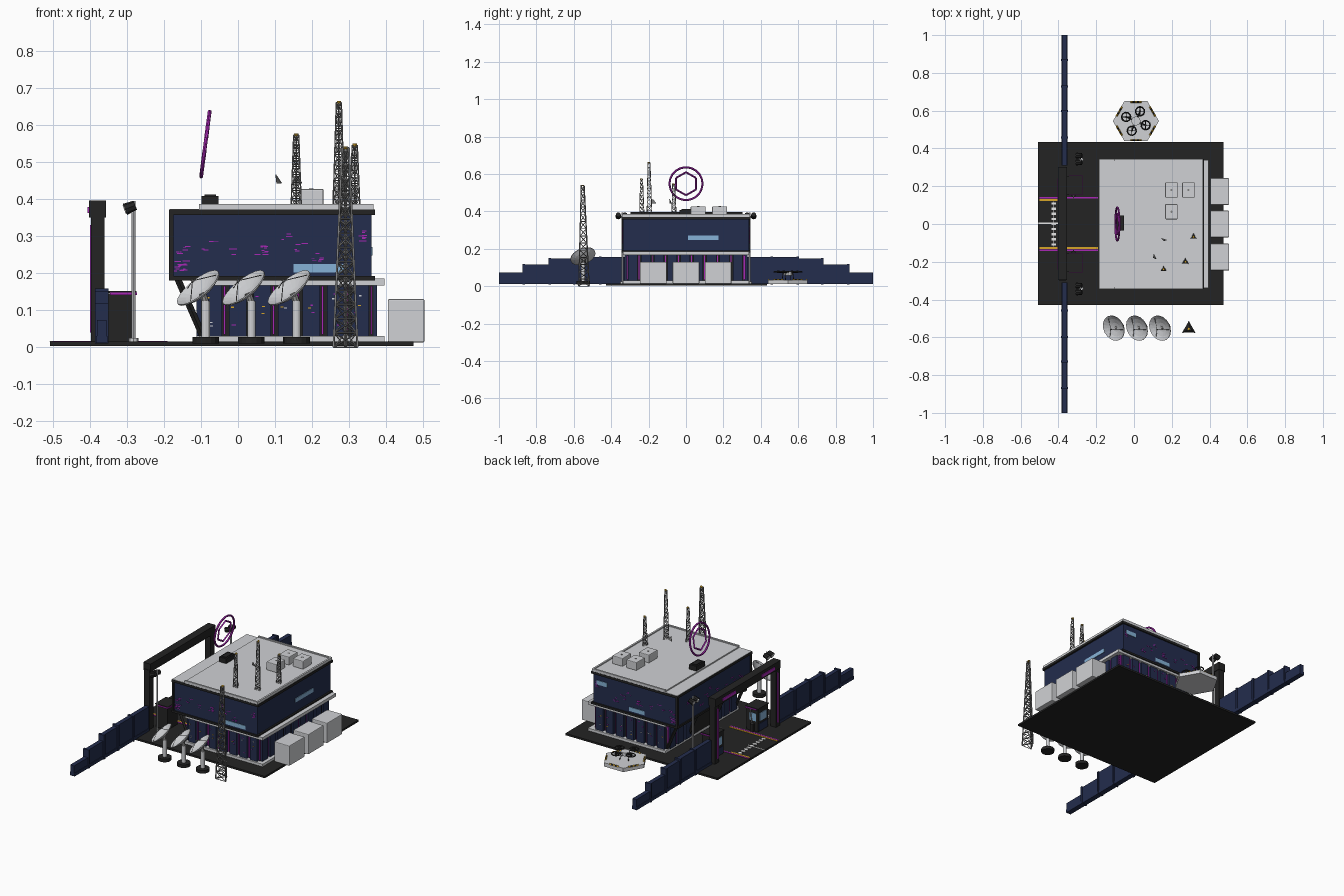
import bpy, bmesh, math, random
from mathutils import Vector, Matrix

if "Cube" in bpy.data.objects:
    bpy.data.objects.remove(bpy.data.objects["Cube"])

random.seed(7)
COLOURS = {
    "navy": (0.017, 0.026, 0.075), "light_grey": (0.63, 0.64, 0.66), "black": (0.017, 0.017, 0.017),
    "purple": (0.40, 0.02, 0.47), "light_blue": (0.24, 0.45, 0.68), "orange": (0.68, 0.38, 0.02),
    "mid_grey": (0.22, 0.22, 0.22), "white": (0.8, 0.8, 0.8)}
MATS = {}
for n, c in COLOURS.items():
    MATS[n] = bpy.data.materials.new(n)
    MATS[n].diffuse_color = (*c, 1)
IDX = {n: i for i, n in enumerate(COLOURS)}


class Part:
    """Collects simple shapes into one named object."""
    def __init__(self, name):
        self.name, self.bm = name, bmesh.new()

    def paint(self, verts, mat):
        for f in {f for v in verts for f in v.link_faces}:
            f.material_index = IDX[mat]

    def box(self, x0, x1, y0, y1, z0, z1, mat):
        m = Matrix.Translation(((x0+x1)/2, (y0+y1)/2, (z0+z1)/2)) @ Matrix.Diagonal(
            (abs(x1-x0), abs(y1-y0), abs(z1-z0), 1))
        self.paint(bmesh.ops.create_cube(self.bm, size=1, matrix=m)["verts"], mat)
        return self

    def rod(self, a, b, r, mat, n=4, r2=None):
        a, b = Vector(a), Vector(b)
        d = b - a
        m = Matrix.Translation((a+b)/2) @ d.to_track_quat("Z", "Y").to_matrix().to_4x4()
        v = bmesh.ops.create_cone(self.bm, cap_ends=True, segments=n, radius1=r,
                                  radius2=r if r2 is None else r2, depth=d.length, matrix=m)["verts"]
        self.paint(v, mat)
        return self

    def loop(self, pts, r, mat, n=4):
        for i, p in enumerate(pts):
            self.rod(p, pts[(i+1) % len(pts)], r, mat, n)

    def done(self):
        me = bpy.data.meshes.new(self.name)
        self.bm.to_mesh(me)
        self.bm.free()
        for m in MATS.values():
            me.materials.append(m)
        ob = bpy.data.objects.new(self.name, me)
        bpy.context.collection.objects.link(ob)
        return ob


def ring(c, r, n, u, v, a0=0):
    return [Vector(c) + r*(math.cos(a0+i*math.tau/n)*Vector(u) + math.sin(a0+i*math.tau/n)*Vector(v))
            for i in range(n)]


X, Y, Z = Vector((1, 0, 0)), Vector((0, 1, 0)), Vector((0, 0, 1))

# Ground slab with lane markings
Part("ground_slab").box(-.507, .473, -.428, .434, .004, .015, "black").done()
p = Part("lane_markings")
for s in (-1, 1):
    p.box(-.5, -.38 if s > 0 else -.19, s*.122, s*.132, .015, .017, "orange")
    p.box(-.5, -.19, s*.134, s*.142, .015, .017, "purple")
p.box(-.508, -.40, .001, .007, .015, .017, "white")
p.box(-.427, -.423, -.12, .12, .015, .017, "white")
for i in range(-4, 5):
    p.box(-.437, -.413, i*.027-.006, i*.027+.006, .015, .0172, "white")
p.done()

# Lower storey: dark core, navy panels, purple light strips, pale bands
p = Part("lower_storey").box(-.10, .365, -.312, .312, .015, .18, "black")
for s in (-1, 1):
    for i in range(7):
        x = -.09 + i*.066
        p.box(x, x+.047, s*.30, s*.328, .03, .168, "navy")
        p.box(x+.051, x+.056, s*.30, s*.318, .035, .165, "purple")
        for k in range(3):
            dx, z = random.uniform(.004, .034), random.uniform(.05, .15)
            p.box(x+dx, x+dx+.008, s*.327, s*.330, z, z+.003, random.choice(["orange", "purple", "light_grey"]))
for i in range(9):
    y = -.31 + i*.07
    p.box(.35, .375, y, y+.052, .03, .168, "navy")
    p.box(.35, .369, y+.057, y+.062, .035, .165, "purple")
    p.box(-.105, -.09, y+.057, y+.062, .035, .165, "purple")
    if i not in (3, 4, 5):
        p.box(-.112, -.09, y, y+.052, .03, .168, "navy")
p.done()
p = Part("storey_bands")
p.box(-.105, .395, -.338, .338, .015, .03, "light_grey")
p.box(-.105, .395, -.338, .338, .167, .185, "light_grey")
p.done()
Part("entrance").box(-.108, -.098, -.09, .11, .03, .15, "black").done()

# Overhang struts
p = Part("overhang_struts")
for s in (-1, 1):
    for y in (.31, .12):
        p.rod((-.165, s*y, .19), (-.095, s*y, .03), .009, "black")
p.done()

# Upper storey with black frame
p = Part("upper_storey").box(-.18, .36, -.337, .337, .185, .365, "navy")
for z0, z1 in ((.18, .192), (.357, .371)):
    p.box(-.186, .37, -.344, .344, z0, z1, "black")
for s in (-1, 1):
    p.box(-.186, -.174, s*.33, s*.343, .185, .365, "black")
p.done()

# Windows and scattered purple light dashes on upper walls
p = Part("upper_windows")
p.box(.15, .285, -.340, -.33, .202, .225, "light_blue")
p.box(.35, .363, .01, .175, .247, .27, "light_blue")
p.box(.27, .34, .33, .340, .30, .325, "light_blue")
p.box(.03, .13, .33, .340, .202, .225, "light_blue")
p.done()
p = Part("light_dashes")
for u, z, n in ((-.155, .22, 18), (-.155, .26, 6), (-.08, .27, 5), (.06, .26, 9), (.12, .30, 4),
                (.21, .24, 6), (.34, .30, 9), (-.02, .25, 4), (.17, .27, 4)):
    for k in range(n):
        a = min(max(u + random.uniform(-.02, .012), -.172), .335)
        h, w = z + random.uniform(-.015, .015), random.uniform(.006, .018)
        for s in (-1, 1):
            p.box(a, a+w, s*.335, s*.3385, h, h+.0025, "purple")
        if k < 4:
            p.box(-.1815, -.178, a-.1, a-.1+w, h, h+.0025, "purple")
p.done()

# Roof deck, rim and roof units
p = Part("roof_deck").box(-.184, .366, -.343, .343, .368, .373, "light_grey")
p.box(-.105, .366, -.343, .343, .37, .38, "light_grey")
for s in (-1, 1):
    p.box(-.105, .366, s*.333, s*.343, .375, .386, "light_grey")
p.box(.356, .366, -.343, .343, .375, .386, "light_grey")
p.done()


def rounded_box(name, *dims):
    ob = Part(name).box(*dims, "light_grey").done()
    b = ob.modifiers.new("bevel", "BEVEL")
    b.width, b.segments = .004, 2


for i, (x, y) in enumerate(((.165, .14), (.255, .14), (.165, .025))):
    rounded_box(f"roof_unit_{i+1}", x, x+.066, y, y+.08, .379, .427)
    Part(f"roof_fan_{i+1}").rod((x+.033, y+.04, .426), (x+.033, y+.04, .428), .006, "mid_grey", 12).done()
for i, y in enumerate((-.175, 0, .172)):
    rounded_box(f"rear_unit_{i+1}", .404, .503, y-.071, y+.071, .013, .13)

# Hologram emitter and floating ring
p = Part("hologram_emitter").box(-.098, -.052, -.035, .045, .373, .408, "black")
p.box(-.09, -.06, -.025, .035, .408, .412, "black").done()
p = Part("hologram_ring")
up = Vector((.13, 0, .99)).normalized()
c = (-.088, 0, .548)
p.loop(ring(c, .088, 32, Y, up), .0055, "purple", 6)
p.loop(ring(c, .062, 6, Y, up, math.pi/6), .005, "purple")
p.done()


# Lattice masts: three tapering legs with rungs and crossed diagonals
def mast(name, x, y, z0, z1, r0, r1, n, t):
    p = Part(name)
    lv = [ring((x, y, z0+(z1-z0)*i/n), r0+(r1-r0)*i/n, 3, X, Y, math.pi/2) for i in range(n+1)]
    for i in range(n+1):
        p.loop(lv[i], t*.6, "mid_grey")
        for k in range(3 if i < n else 0):
            p.rod(lv[i][k], lv[i+1][k], t, "mid_grey")
            p.rod(lv[i][k], lv[i+1][(k+1) % 3], t*.6, "mid_grey")
            p.rod(lv[i+1][k], lv[i][(k+1) % 3], t*.6, "mid_grey")
    p.rod((x, y, z1-.003), (x, y, z1+.004), r1*.8, "orange", 6)
    p.done()


mast("ground_mast", .29, -.555, 0, .538, .037, .010, 14, .0036)
mast("roof_mast_1", .157, -.24, .38, .573, .016, .008, 9, .002)
mast("roof_mast_2", .272, -.2, .38, .66, .018, .008, 12, .002)
mast("roof_mast_3", .315, -.068, .38, .545, .016, .008, 8, .002)
# Thin three-cornered reflector plates
p = Part("roof_reflectors")
p.rod((.107, -.175, .45), (.109, -.174, .451), .017, "mid_grey", 3)
p.rod((.158, -.085, .45), (.159, -.082, .451), .017, "mid_grey", 3)
p.done()

# Satellite dishes
N = Vector((-.59, -.31, .745)).normalized()
U = N.cross(Z).normalized()
V = N.cross(U)
for i, x in enumerate((-.105, .018, .14)):
    c = Vector((x, -.55, .157))
    p = Part(f"dish_bowl_{i+1}")
    rows = []
    for side in (0, 1):          # inner and outer skins of the bowl
        for t in ((.05, .35, .7, 1) if side == 0 else (1, .7, .35, .05)):
            rows.append([p.bm.verts.new(q) for q in ring(c + N*(.022*t*t - .016 - .004*side), .070*t, 20, U, V)])
    for a, b in zip(rows, rows[1:] + rows[:1]):
        for k in range(20):
            p.bm.faces.new((a[k], a[(k+1) % 20], b[(k+1) % 20], b[k])).material_index = IDX["light_grey"]
    bmesh.ops.recalc_face_normals(p.bm, faces=p.bm.faces)
    p.done()
    p = Part(f"dish_stand_{i+1}")
    bx = x + .018
    p.rod((bx, -.55, .010), (bx, -.55, .028), .036, "black", 16)
    p.rod((bx, -.55, .028), (bx, -.55, .125), .011, "light_grey", 12)
    p.rod((bx, -.55, .12), c - N*.016, .010, "mid_grey", 8)
    for q in ring(c + N*.004, .06, 3, U, V):
        p.rod(q, c + N*.03, .0012, "mid_grey")
    p.rod(c + N*.026, c + N*.034, .004, "mid_grey", 6)
    p.done()

# Landing pad with hazard stripes, and the parked quadcopter
C = Vector((.01, .545, 0))
p = Part("landing_pad")
low, top = ([p.bm.verts.new(v) for v in ring(C + Z*z, .122, 6, X, Y)] for z in (.012, .034))
for f in [low[::-1], top] + [(low[i], low[(i+1) % 6], top[(i+1) % 6], top[i]) for i in range(6)]:
    p.bm.faces.new(f).material_index = IDX["light_grey"]
hexa = ring(C + Z*.033, .117, 6, X, Y)
for i in range(6):
    a, b = hexa[i], hexa[(i+1) % 6]
    for k in range(5):
        p.rod(a.lerp(b, .25+k*.1), a.lerp(b, .35+k*.1), .0055, "black" if k % 2 else "orange")
p.done()
p = Part("quadcopter")
D = C + Z*.07
p.rod(D - Z*.012, D + Z*.008, .025, "light_grey", 8)
for q in ring(D + Z*.006, .056, 4, X, Y, math.radians(67)):
    p.rod(D, q, .004, "black")
    p.loop(ring(q, .024, 12, X, Y), .004, "black")
    p.rod(q - Z*.006, q + Z*.008, .006, "black", 8)
    for b in (X, Y):
        p.rod(q - b*.022, q + b*.022, .002, "black")
    p.rod(D.lerp(q, .5), D.lerp(q, .6) - Z*.04, .002, "black")
p.done()

# Perimeter walls stepping down away from the gate
for s, side in ((-1, "front"), (1, "back")):
    p = Part(f"{side}_wall")
    steps = ((.31, .46, .155), (.46, .60, .155), (.60, .73, .148), (.73, .87, .115), (.87, 1.0, .073))
    for a, b, h in steps:
        p.box(-.38, -.355, s*a, s*b, .012, h, "navy")
        p.box(-.383, -.352, s*a, s*b, .012, .03, "navy")
        if b < 1:
            p.box(-.386, -.349, s*(b-.008), s*(b+.004), .01, h+.003, "navy")
    p.done()

# Gate arch
p = Part("gate_arch").box(-.402, -.356, -.297, .302, .35, .396, "black")
for s in (-1, 1):
    p.box(-.396, -.36, s*.262, s*.30, .012, .36, "black")
    p.box(-.399, -.39, s*.272, s*.28, .04, .33, "purple")
    p.box(-.406, -.40, s*.12, s*.24, .362, .378, "purple")
p.done()

# Guard booths and floodlight poles
for s, side in ((-1, "front"), (1, "back")):
    p = Part(f"{side}_guard_booth").box(-.352, -.278, s*.16, s*.25, .015, .145, "black")
    p.box(-.356, -.274, s*.155, s*.254, .147, .152, "black")
    p.box(-.345, -.272, s*.153, s*.256, .141, .148, "purple")
    p.box(-.355, -.35, s*.175, s*.235, .075, .12, "light_blue")
    p.box(-.34, -.30, s*.157, s*.162, .075, .12, "light_blue")
    p.box(-.354, -.35, s*.165, s*.245, .02, .06, "navy")
    p.done()
    p = Part(f"{side}_floodlight")
    p.rod((-.282, s*.34, .012), (-.282, s*.34, .395), .005, "light_grey", 8)
    p.rod((-.282, s*.34, .012), (-.282, s*.34, .025), .014, "light_grey", 8)
    p.rod((-.284, s*.32, .372), (-.284, s*.365, .372), .004, "black")
    for y in (.326, .362):
        p.rod((-.277, s*y, .383), (-.305, s*y, .372), .013, "black", 8, .016)
        p.rod((-.305, s*y, .372), (-.307, s*y, .3712), .012, "white", 8)
    p.done()

# Raised barrier arms beside the lanes
p = Part("lane_barriers")
for s in (-1, 1):
    p.box(-.33, -.31, s*.145, s*.16, .015, .06, "black")
    p.rod((-.32, s*.15, .055), (-.32, s*.135, .15), .003, "white")
p.done()

for m in bpy.data.materials:
    if m.users and not m.is_grease_pencil:
        m.use_nodes = True
        m.node_tree.nodes["Principled BSDF"].inputs["Base Color"].default_value = m.diffuse_color
